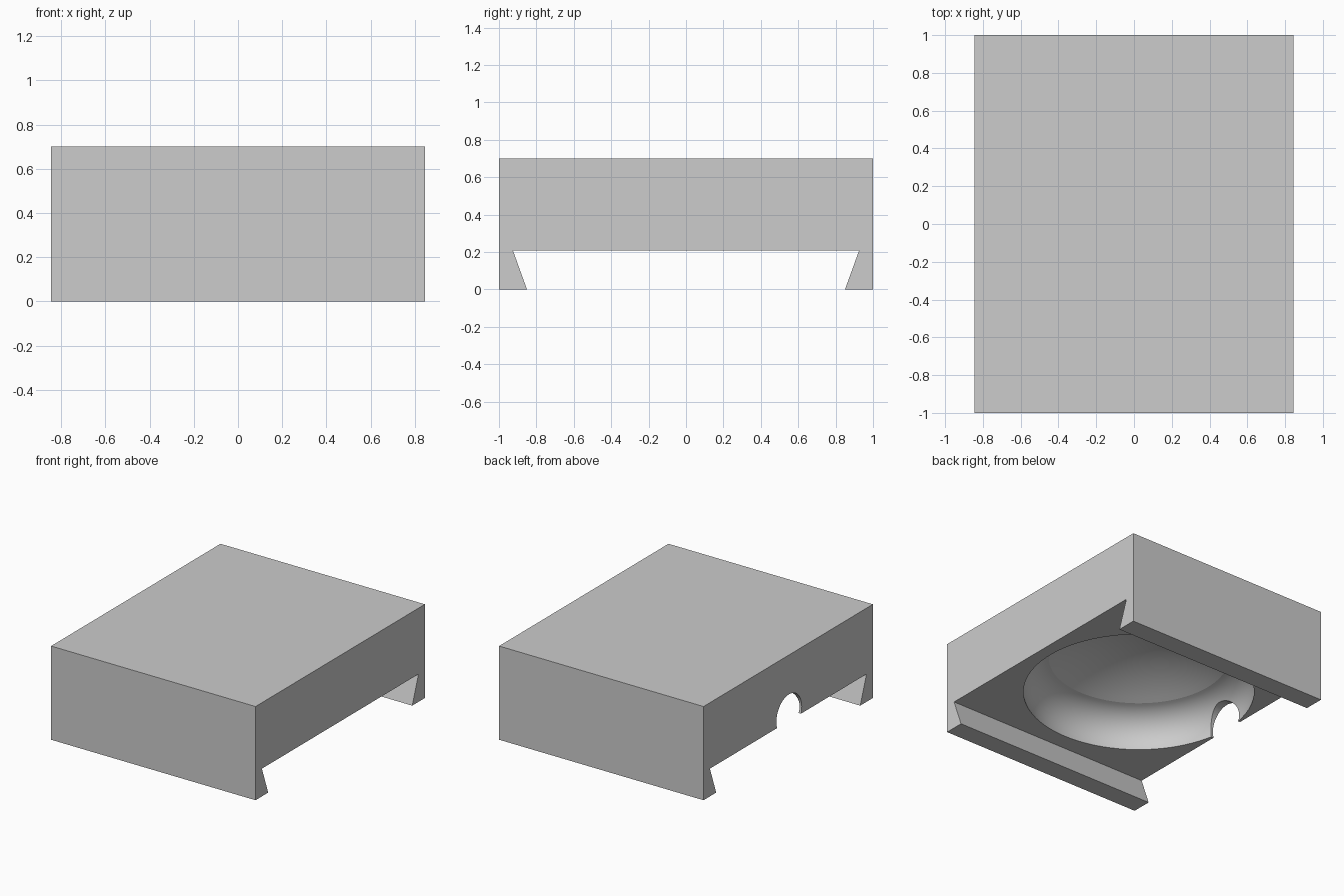
import bpy, bmesh, math

cube = bpy.data.objects.get("Cube")
if cube:
    bpy.data.objects.remove(cube, do_unlink=True)

HALF_X, HALF_Y, HEIGHT = 0.845, 1.0, 0.7
SLOT = 0.207       # height of the dovetail slot
BOWL_X = -0.043    # the bowl sits a little off centre

GREY = (0.605, 0.605, 0.605, 1)
grey = bpy.data.materials.new("plain grey")
grey.use_nodes = True
grey.diffuse_color = GREY
grey.node_tree.nodes["Principled BSDF"].inputs["Base Color"].default_value = GREY


def make_object(name, bm):
    bmesh.ops.recalc_face_normals(bm, faces=bm.faces)
    mesh = bpy.data.meshes.new(name)
    bm.to_mesh(mesh)
    bm.free()
    mesh.materials.append(grey)
    obj = bpy.data.objects.new(name, mesh)
    bpy.context.collection.objects.link(obj)
    return obj


# Block with a dovetail slot underneath: half profile mirrored, then extruded
half = [(HALF_Y, HEIGHT), (HALF_Y, 0), (0.85, 0), (0.925, SLOT)]
profile = half + [(-y, z) for y, z in reversed(half)]
bm = bmesh.new()
face = bm.faces.new([bm.verts.new((-HALF_X, y, z)) for y, z in profile])
ext = bmesh.ops.extrude_face_region(bm, geom=[face])
new_verts = [v for v in ext["geom"] if isinstance(v, bmesh.types.BMVert)]
bmesh.ops.translate(bm, verts=new_verts, vec=(2 * HALF_X, 0, 0))
block = make_object("dovetail_block", bm)

# Round bowl cutter: circular wall section, then a crease and a domed ceiling
ring, tube, mid, dome = 0.569, 0.231, 0.25, 0.16
start, end = math.radians(-30), math.radians(77)
points = [(0, mid + tube * math.sin(start))]
for i in range(19):
    a = start + (end - start) * i / 18
    points.append((ring + tube * math.cos(a), mid + tube * math.sin(a)))
inner, ledge = points[-1]
for i in range(1, 15):
    t = 1 - i / 14
    points.append((inner * t, ledge + dome * (1 - t * t)))
bm = bmesh.new()
verts = [bm.verts.new((r, 0, z)) for r, z in points]
edges = [bm.edges.new(pair) for pair in zip(verts, verts[1:])]
bmesh.ops.spin(bm, geom=verts + edges, cent=(0, 0, 0), axis=(0, 0, 1),
               angle=2 * math.pi, steps=96, use_duplicate=False)
bmesh.ops.remove_doubles(bm, verts=bm.verts, dist=0.0001)
bmesh.ops.translate(bm, verts=bm.verts, vec=(BOWL_X, 0, 0))
bowl = make_object("bowl_cutter", bm)

# Round side notch cutter through the thin wall
bpy.ops.mesh.primitive_cylinder_add(vertices=48, radius=0.15, depth=0.4,
                                    location=(-0.85, -0.01, 0.256),
                                    rotation=(0, math.pi / 2, 0))
notch = bpy.context.object
notch.name = "notch_cutter"
notch.data.materials.append(grey)

# Cut both openings
bpy.ops.object.select_all(action='DESELECT')
block.select_set(True)
bpy.context.view_layer.objects.active = block
for cutter in (bowl, notch):
    cutter.hide_render = True
    mod = block.modifiers.new(cutter.name, 'BOOLEAN')
    mod.operation = 'DIFFERENCE'
    mod.solver = 'EXACT'
    mod.object = cutter
    bpy.ops.object.modifier_apply(modifier=mod.name)
    bpy.data.objects.remove(cutter, do_unlink=True)
bpy.ops.object.shade_smooth_by_angle(angle=math.radians(10))
